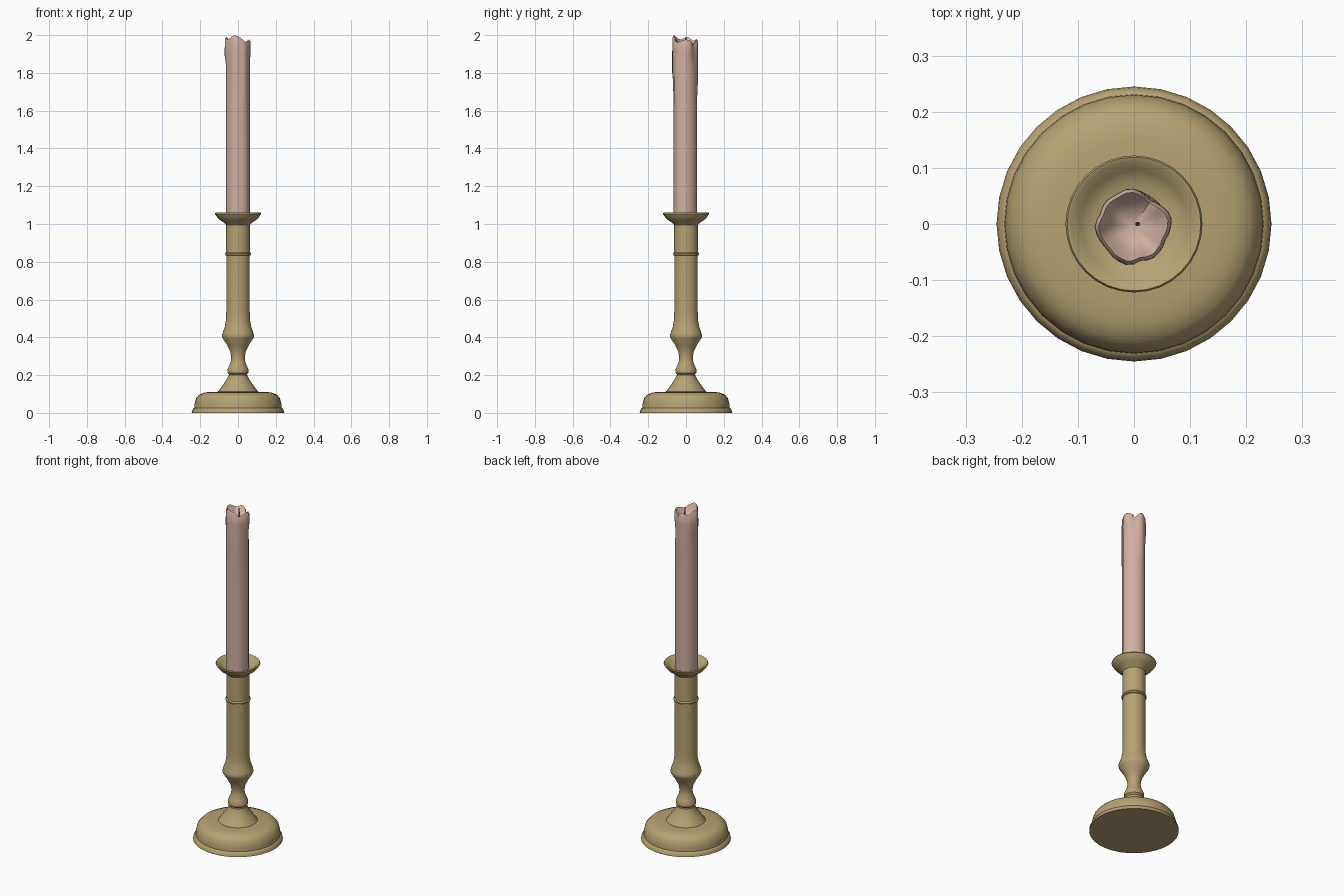
import bpy, bmesh, math

if "Cube" in bpy.data.objects:
    bpy.data.objects.remove(bpy.data.objects["Cube"])


def material(name, rgb):
    m = bpy.data.materials.new(name)
    m.diffuse_color = (*rgb, 1)
    m.use_nodes = True
    m.node_tree.nodes["Principled BSDF"].inputs["Base Color"].default_value = m.diffuse_color
    return m


brass = material("aged brass", (0.47, 0.36, 0.17))
wax = material("pink beige wax", (0.64, 0.43, 0.35))
char = material("charred wick", (0.10, 0.07, 0.06))


def skin(name, rings, mat, angle):
    """Closed surface through a stack of rings, with caps at both ends."""
    bm = bmesh.new()
    loops = [[bm.verts.new(p) for p in ring] for ring in rings]
    n = len(loops[0])
    for a, b in zip(loops, loops[1:]):
        for i in range(n):
            j = (i + 1) % n
            bm.faces.new((a[i], a[j], b[j], b[i]))
    bm.faces.new(loops[0][::-1])
    bm.faces.new(loops[-1])
    bmesh.ops.recalc_face_normals(bm, faces=bm.faces)
    me = bpy.data.meshes.new(name)
    bm.to_mesh(me)
    bm.free()
    me.materials.append(mat)
    ob = bpy.data.objects.new(name, me)
    bpy.context.collection.objects.link(ob)
    bpy.ops.object.select_all(action='DESELECT')
    ob.select_set(True)
    bpy.context.view_layer.objects.active = ob
    bpy.ops.object.shade_smooth_by_angle(angle=math.radians(angle))
    return ob


def circle(r, z, n, x=0, y=0):
    return [(x + r * math.cos(2 * math.pi * i / n),
             y + r * math.sin(2 * math.pi * i / n), z) for i in range(n)]


def lathe(name, profile, mat, n=32):
    return skin(name, [circle(r, z, n) for r, z in profile], mat, 38)


# Domed foot with a thin rim
lathe("base", [(0.245, 0), (0.243, 0.012), (0.236, 0.024), (0.231, 0.026),
               (0.230, 0.050), (0.222, 0.078), (0.205, 0.097), (0.180, 0.107),
               (0.150, 0.111), (0.105, 0.112)], brass)

# Turned stem: cone, small collar, waist, knop, column and ring
lathe("stem", [(0.108, 0.110), (0.078, 0.150), (0.051, 0.193), (0.051, 0.200),
               (0.046, 0.203), (0.055, 0.212), (0.056, 0.228), (0.048, 0.247),
               (0.038, 0.270), (0.036, 0.295), (0.041, 0.325), (0.058, 0.360),
               (0.081, 0.395), (0.085, 0.408), (0.082, 0.422), (0.070, 0.455),
               (0.064, 0.490), (0.062, 0.540), (0.062, 0.832), (0.068, 0.836),
               (0.069, 0.843), (0.063, 0.850), (0.063, 1.010)], brass)

# Drip pan, hollow on top
lathe("drip_pan", [(0.063, 0.995), (0.075, 1.008), (0.098, 1.022),
                   (0.112, 1.038), (0.122, 1.054), (0.119, 1.060),
                   (0.112, 1.058), (0.095, 1.040), (0.070, 1.026)], brass)


# Candle helpers: bump() is a soft peak around an angle in degrees
def bump(a, centre, width):
    d = (a - centre + 180) % 360 - 180
    return math.exp(-(d / width) ** 2)


# Wax runs: angle, width, lower end, thickness
RUNS = [(180, 16, 1.84, 0.007), (262, 18, 1.74, 0.006), (300, 15, 1.62, 0.004),
        (15, 16, 1.86, 0.006), (95, 15, 1.70, 0.004), (140, 14, 1.80, 0.004)]


def wax_radius(a, z):
    r = 0.0635 + 0.0015 * math.cos(math.radians(3 * a + 40))
    r -= 0.003 * (bump(a, 282, 9) + bump(a, 220, 9) + bump(a, 338, 9))
    for c, w, low, thick in RUNS:
        t = min(max((z - low) / 0.05, 0), 1)
        r += thick * bump(a, c, w) * t
    return r - 0.006 * bump(a, 58, 14) * min(max((z - 1.8) / 0.1, 0), 1)


def rim_height(a):
    return (1.968 + 0.030 * bump(a, 255, 40) + 0.022 * bump(a, 170, 25)
            + 0.012 * bump(a, 100, 18) + 0.008 * bump(a, 5, 22)
            - 0.022 * bump(a, 58, 14) - 0.010 * bump(a, 315, 14))


N = 32


def wax_ring(scale, height):
    ring = []
    for i in range(N):
        a = 360 * i / N
        z = height(a)
        r = scale * wax_radius(a, z)
        ring.append((r * math.cos(math.radians(a)) - 0.001,
                     r * math.sin(math.radians(a)) - 0.005, z))
    return ring


# Burnt-down candle with a melted hollow
rings = [wax_ring(1, lambda a, z=z: z)
         for z in (1.02, 1.4, 1.62, 1.68, 1.75, 1.80, 1.84, 1.865, 1.89, 1.915)]
rings.append(wax_ring(0.99, lambda a: rim_height(a) - 0.010))
rings.append(wax_ring(0.90, rim_height))
for s, depth in ((0.78, 0.25), (0.6, 0.65), (0.35, 0.9), (0.12, 1)):
    rings.append(wax_ring(s, lambda a, d=depth:
                          rim_height(a) * (1 - d) + 1.935 * d))
skin("candle", rings, wax, 40)

# Wick
skin("wick", [circle(0.004, 1.925, 8, 0.006, 0),
              circle(0.004, 1.96, 8, 0.007, 0),
              circle(0.003, 1.988, 8, 0.008, -0.001)], char, 40)
